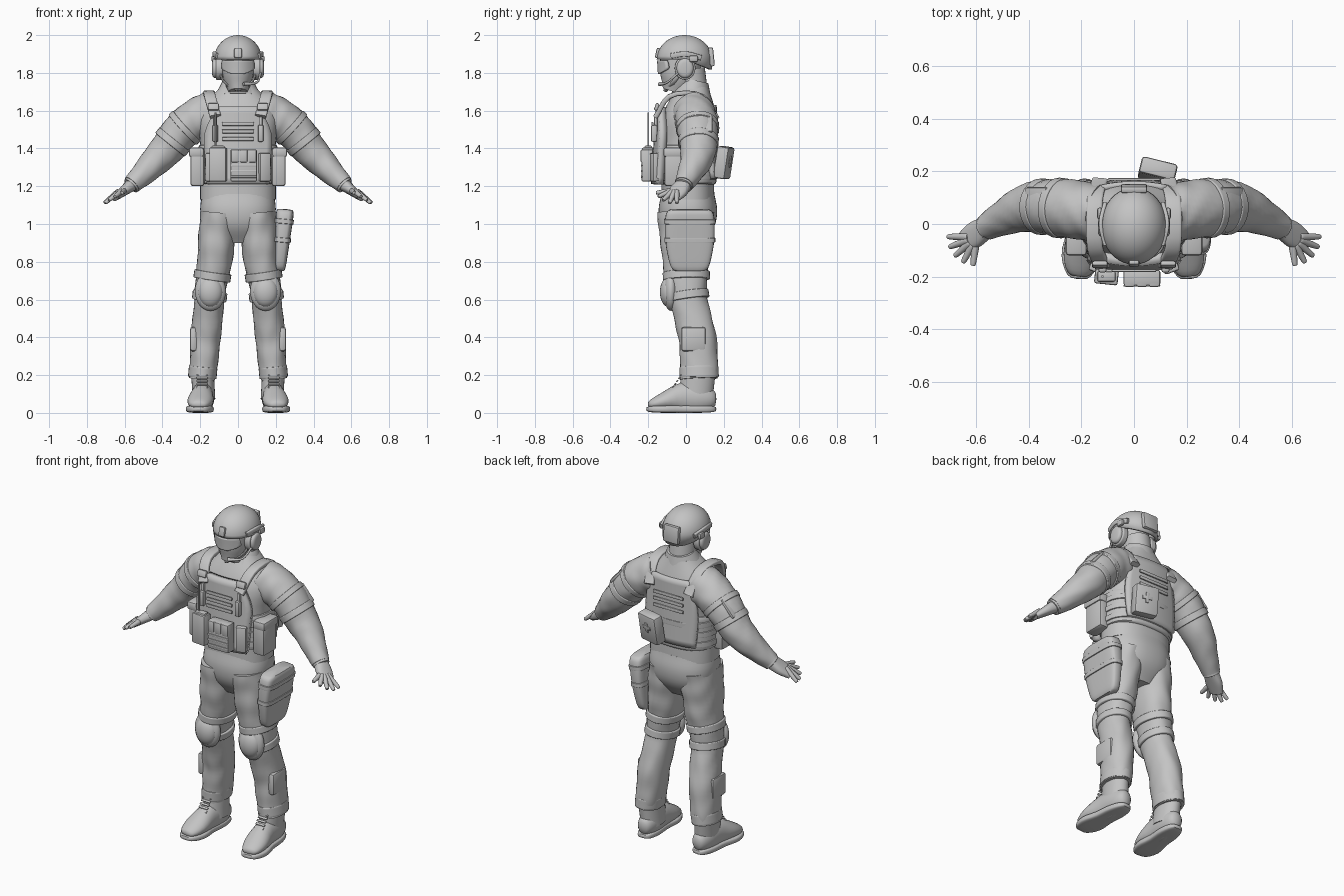
import bpy, bmesh, math
from mathutils import Vector, Matrix, Euler

if "Cube" in bpy.data.objects:
    bpy.data.objects.remove(bpy.data.objects["Cube"], do_unlink=True)

GREY = (0.55, 0.55, 0.55, 1)
grey = bpy.data.materials.new("plain_grey")
grey.use_nodes = True
grey.diffuse_color = GREY
grey.node_tree.nodes["Principled BSDF"].inputs["Base Color"].default_value = GREY
SIDEWAYS, DEPTH, UP = Vector((1, 0, 0)), Vector((0, 1, 0)), Vector((0, 0, 1))
parts = []


def finish(name, bm, both=False):
    """Store the mesh; both=True repeats the part on the other side."""
    bmesh.ops.recalc_face_normals(bm, faces=bm.faces)
    mesh = bpy.data.meshes.new(name)
    bm.to_mesh(mesh)
    bm.free()
    mesh.materials.append(grey)
    part = bpy.data.objects.new(name, mesh)
    bpy.context.collection.objects.link(part)
    if both:
        part.modifiers.new("mirror", "MIRROR").use_mirror_merge = False
    parts.append(part)
    return part


def curve(values, t):
    """Smooth value at t in 0..1 through evenly spaced numbers or points."""
    if isinstance(values, float):
        return values
    keys = [Vector(v) if isinstance(v, tuple) else v for v in values]
    keys = [keys[0] * 2 - keys[1]] + keys + [keys[-1] * 2 - keys[-2]]
    spot = t * (len(values) - 1)
    i = max(0, min(int(spot), len(values) - 2))
    s = spot - i
    a, b, c, d = keys[i:i + 4]
    return b + ((c - a) * s + (a * 2 - b * 5 + c * 4 - d) * s * s
                + (b * 3 - a - c * 3 + d) * s * s * s) * 0.5


def loft(name, path, wide, deep, both=False, ref=DEPTH, square=2, soft=0, wrinkle=0, steps=16, sides=28):
    """Skin along a path; soft rounds the ends, square boxes the section."""
    bm, rings = bmesh.new(), []
    stops = [(1 - math.cos(math.pi * i / steps)) / 2 for i in range(steps + 1)]
    for i, t in enumerate(stops):
        along = curve(path, stops[min(i + 1, steps)]) - curve(path, stops[max(i - 1, 0)])
        across = ref.cross(along).normalized()
        out = along.normalized().cross(across)
        end = max((1 - abs(2 * t - 1) ** soft) ** (1 / soft), 0.1) if soft else 1
        ring = []
        for k in range(sides):
            turn = math.tau * k / sides
            c, s = math.cos(turn), math.sin(turn)
            size = end * (1 + wrinkle * math.sin(t * 30 + 2 * math.sin(2 * turn)) * math.sin(3 * turn + t * 9))
            p = across * curve(wide, t) * math.copysign(abs(c) ** (2 / square), c)
            p += out * curve(deep, t) * math.copysign(abs(s) ** (2 / square), s)
            ring.append(bm.verts.new(curve(path, t) + p * size))
        rings.append(ring)
    for low, high in zip(rings, rings[1:]):
        for k in range(sides):
            n = (k + 1) % sides
            bm.faces.new((low[k], low[n], high[n], high[k]))
    bm.faces.new(rings[0])
    bm.faces.new(rings[-1])
    return finish(name, bm, both)


def wrap(name, limb, at, span, pad, both=False, square=2):
    """Padded strap that follows a limb around position at."""
    path, wide, deep = limb
    loft(name, [tuple(curve(path, at - span / 2)), tuple(curve(path, at + span / 2))],
         curve(wide, at) + pad, curve(deep, at) + pad, both, square=square, soft=16)


def box(name, at, size, both=False, tilt=(0, 0, 0), bevel=0.008):
    bm = bmesh.new()
    bmesh.ops.create_cube(bm, size=1)
    bmesh.ops.scale(bm, vec=size, verts=bm.verts)
    bmesh.ops.bevel(bm, geom=bm.edges[:], offset=min(bevel, min(size) * 0.4), segments=2,
                    profile=0.5, affect="EDGES")
    turn = Euler([math.radians(angle) for angle in tilt]).to_matrix().to_4x4()
    bmesh.ops.transform(bm, matrix=Matrix.Translation(at) @ turn, verts=bm.verts)
    return finish(name, bm, both)


def panel(name, bottom, top, wide, depth, bend, thick, rows=12, columns=12):
    """Curved plate, bent around the body."""
    bm, grid = bmesh.new(), []
    for r in range(rows + 1):
        t = r / rows
        line = [curve(wide, t) * (2 * c / columns - 1) for c in range(columns + 1)]
        grid.append([bm.verts.new((x, curve(depth, t) + bend * x * x, bottom + (top - bottom) * t))
                     for x in line])
    for low, high in zip(grid, grid[1:]):
        for c in range(columns):
            bm.faces.new((low[c], low[c + 1], high[c + 1], high[c]))
    plate = finish(name, bm).modifiers.new("thickness", "SOLIDIFY")
    plate.thickness, plate.offset = thick, 0


def ball(name, at, size, both=False):
    bm = bmesh.new()
    bmesh.ops.create_uvsphere(bm, u_segments=28, v_segments=16, radius=1)
    bmesh.ops.transform(bm, matrix=Matrix.Translation(at) @ Matrix.Diagonal((*size, 1)), verts=bm.verts)
    return finish(name, bm, both)


# Limbs as (path, widths, depths)
torso = ([(0, .01, 1.13), (0, .01, 1.43), (0, .04, 1.73)], [.2, .2, .2, .21, .09], [.14, .14, .15, .14, .08])
leg = ([(.1, 0, 1.06), (.12, 0, .84), (.15, .01, .62), (.17, .06, .4), (.19, .07, .18)],
       [.1, .095, .08, .08, .07], [.15, .13, .1, .1, .1])
arm = ([(.13, .04, 1.59), (.27, .06, 1.52), (.41, .06, 1.36), (.56, -.01, 1.21)],
       [.12, .105, .085, .05], [.11, .11, .09, .05])
pouch = ([(.22, .02, .75), (.25, .02, 1.08)], [.03, .04, .05], [.1, .13, .13])

# Clothes
loft("shirt", *torso, square=2.4, steps=24, sides=40)
loft("collar", [(0, .03, 1.67), (0, .05, 1.76)], [.125, .08], [.11, .07])
loft("hips", [(0, .01, 1.16), (0, .01, .9)], [.19, .2, .18, .1], [.14, .155, .14, .08], square=2.4, sides=40)
loft("trouser_leg", *leg, both=True, square=2.2, steps=48, wrinkle=.035)
wrap("trouser_hem", leg, .96, .07, .004, both=True)
box("calf_pocket", at=(.235, .04, .39), size=(.04, .13, .13), both=True, bevel=.015)
loft("sleeve", *arm, both=True, steps=40, wrinkle=.03)

# Knee pads and straps
ball("knee_pad_base", at=(.146, -.08, .645), size=(.082, .04, .105), both=True)
ball("knee_pad_cap", at=(.146, -.092, .64), size=(.066, .046, .08), both=True)
for place in (.38, .5):
    wrap("knee_strap", leg, place, .05, .012, both=True)

# Boots
loft("boot_sole", [(.21, -.21, .02), (.18, .16, .02)], .02, [.06, .075, .06, .06, .05],
     both=True, ref=SIDEWAYS, square=4, soft=4)
loft("boot_foot", [(.21, -.2, .04), (.19, -.02, .08), (.18, .16, .07)], [.03, .05, .08, .08, .06],
     [.06, .07, .06, .06, .05], both=True, ref=SIDEWAYS, soft=4)
loft("boot_shaft", [(.18, .05, .07), (.19, .07, .25)], .06, .09, both=True)
for row in range(6):
    rise = Vector((0, .011, .016)) * row
    box("boot_lace", at=Vector((.19, -.08, .12)) + rise, size=(.06, .014, .008), both=True, tilt=(35, 0, 0))

# Arm straps and gloves
for place in (.36, .52):
    wrap("arm_strap", arm, place, .06, .006, both=True)
box("arm_patch", at=(.37, .08, 1.53), size=(.02, .12, .12), both=True, tilt=(0, -42, 0))
wrap("glove_cuff", arm, .99, .06, -.004, both=True)
loft("glove_palm", [(.56, -.01, 1.21), (.65, -.07, 1.14)], [.035, .026, .017], [.04, .05, .04],
     both=True, square=2.5)
for finger in range(5):
    angle = math.radians(21 * finger - 83)
    fan = Vector((math.cos(angle), math.sin(angle), 0))
    knuckle = Vector((.6, -.05, 1.175)) + fan * .03
    tip = Vector((.6, -.05, max(1.165 - .02 * finger, 1.11))) + fan * .11
    loft("glove_finger", [tuple(knuckle), tuple(tip)], [.016, .01], [.016, .01],
         both=True, ref=UP, soft=8, sides=12)

# Vest
panel("front_plate", bottom=1.21, top=1.62, wide=[.16, .17, .17, .11], depth=[-.165, -.14], bend=1, thick=.04)
panel("back_plate", bottom=1.24, top=1.63, wide=[.16, .17, .16, .12], depth=[.16, .15], bend=-.9, thick=.025)
wrap("waist_wrap", torso, .31, .36, .01, square=2.5)
for row in range(3):
    wrap("waist_webbing", torso, .2 + row / 10, .06, .016, square=2.5)
    height = 1.45 + row * .04
    box("front_webbing", at=(0, -.178, height), size=(.17, .01, .02))
    box("back_webbing", at=(0, .17, height), size=(.2, .01, .02))
loft("shoulder_strap", [(.12, -.16, 1.57), (.15, -.08, 1.68), (.15, .08, 1.68), (.13, .165, 1.56)],
     .013, .03, both=True, ref=SIDEWAYS, square=5, sides=20)
box("strap_buckle", at=(.13, -.155, 1.62), size=(.06, .02, .04), both=True, tilt=(-20, 0, 0))
box("chest_clip", at=(.12, -.17, 1.48), size=(.03, .03, .09), both=True)
box("chest_clip_strap", at=(.12, -.16, 1.52), size=(.02, .02, .1), both=True)

# Pouches
box("radio_pouch", at=(-.105, -.2, 1.315), size=(.09, .06, .18), tilt=(0, 0, -6))
box("radio_top", at=(-.105, -.2, 1.4), size=(.07, .04, .03))
loft("antenna", [(-.12, -.2, 1.4), (-.12, -.2, 1.59)], .005, .005, sides=10, steps=2)
box("magazine_pouch", at=(.03, -.205, 1.31), size=(.14, .06, .17))
for i in range(3):
    box("magazine_flap", at=(.03 + (i - 1) * .047, -.21, 1.36), size=(.042, .06, .07))
    box("magazine_band", at=(.03, -.235, 1.25 + i * .03), size=(.14, .008, .012))
box("side_pouch", at=(.215, -.05, 1.3), size=(.075, .13, .2), both=True, bevel=.015)
box("side_pouch_flap", at=(.22, -.05, 1.38), size=(.08, .14, .05), both=True, bevel=.012)
box("front_side_pouch", at=(.14, -.165, 1.3), size=(.06, .04, .15), both=True, tilt=(0, 0, 20))
lean = (-9, 0, -14)
box("back_pouch", at=(.09, .2, 1.325), size=(.14, .065, .17), tilt=lean, bevel=.012)
box("cross_patch_bar", at=(.1, .233, 1.33), size=(.06, .008, .02), tilt=lean)
box("cross_patch_post", at=(.1, .233, 1.33), size=(.02, .008, .06), tilt=lean)
loft("thigh_pouch", *pouch, square=4, soft=8)
for place in (.5, .8):
    wrap("thigh_pouch_strap", pouch, place, .08, .005, square=4)

# Head, eyewear, headset
loft("head", [(0, -.065, 1.7), (0, -.04, 1.78), (0, -.02, 1.9)], [.05, .08, .09], [.06, .1, .115])
loft("neck", [(0, .04, 1.66), (0, .02, 1.82)], .075, .08)
panel("goggles", bottom=1.795, top=1.865, wide=[.03, .08, .085, .08], depth=[-.142, -.146], bend=7, thick=.014)
loft("ear_cup", [(.08, -.005, 1.825), (.138, -.005, 1.825)], .053, .045, both=True, soft=4)
loft("ear_cup_rim", [(.08, -.005, 1.825), (.118, -.005, 1.825)], .062, .055, both=True, soft=8)
loft("microphone_boom", [(.12, -.04, 1.8), (.1, -.1, 1.75), (.03, -.14, 1.74)], [.006, .006, .011],
     [.006, .006, .011], ref=UP, sides=10)
loft("chin_strap", [(.1, 0, 1.86), (.08, -.06, 1.76), (0, -.11, 1.705)], .006, .012, both=True, sides=12)

# Helmet: dome with the rim dropped at the back
bm = bmesh.new()
bmesh.ops.create_uvsphere(bm, u_segments=40, v_segments=24, radius=1)
bmesh.ops.delete(bm, geom=[v for v in bm.verts if v.co.z < -.01], context="VERTS")
for v in bm.verts:
    drop = .055 * max(0, v.co.y) if v.co.z < .01 else 0
    v.co = Vector((v.co.x * .126, v.co.y * .147 - .008, 1.872 + v.co.z * .128 - drop))
shell = finish("helmet_shell", bm).modifiers.new("thickness", "SOLIDIFY")
shell.thickness, shell.offset = .016, -1
loft("helmet_rail", [(.11, -.08, 1.89), (.127, 0, 1.9), (.11, .08, 1.88)], .014, .008,
     both=True, ref=SIDEWAYS, square=4, sides=16)
box("rail_block", at=(.13, .04, 1.875), size=(.02, .045, .035), both=True)
box("helmet_front_mount", at=(0, -.15, 1.905), size=(.04, .02, .055), tilt=(-12, 0, 0))
box("helmet_back_pack", at=(0, .135, 1.885), size=(.1, .026, .1), tilt=(6, 0, 0))

# Smooth shading with sharp edges kept
bpy.ops.object.select_all(action="DESELECT")
for part in parts:
    part.select_set(True)
bpy.context.view_layer.objects.active = parts[0]
bpy.ops.object.shade_smooth_by_angle(angle=math.radians(42))
